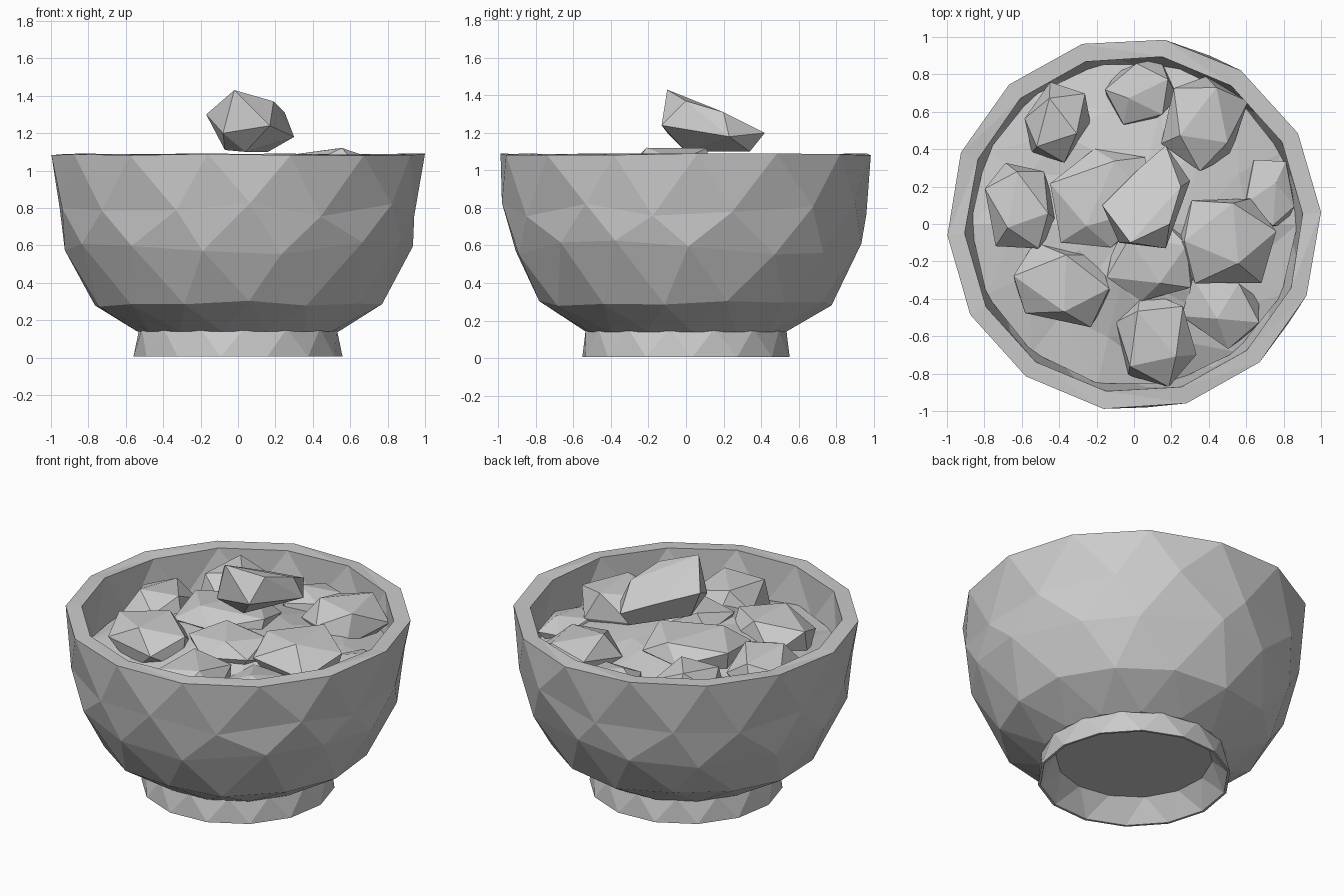
import bpy, bmesh, math, random
from mathutils import Vector, Euler

if "Cube" in bpy.data.objects:
    bpy.data.objects.remove(bpy.data.objects["Cube"])

random.seed(11)
N = 14


def finish(name, bm):
    bmesh.ops.recalc_face_normals(bm, faces=bm.faces)
    me = bpy.data.meshes.new(name)
    bm.to_mesh(me)
    bm.free()
    ob = bpy.data.objects.new(name, me)
    bpy.context.collection.objects.link(ob)
    return ob


def faceted_lathe(name, profile, caps=False, closed=False):
    """Lathe of (radius, height, half-step offset, jitter) rings joined by triangles."""
    bm = bmesh.new()
    rings = []
    for r, z, off, jit in profile:
        ring = []
        for i in range(N):
            a = 2 * math.pi * (i + off * 0.5 + random.uniform(-2, 2) * jit) / N + 0.06
            dz = random.uniform(-jit, jit)
            # Jitter slides along the wall so the profile is kept
            rr = r + dz * 0.35
            ring.append(bm.verts.new((rr * math.cos(a), rr * math.sin(a), z + dz)))
        rings.append(ring)
    pairs = [(k, k + 1) for k in range(len(rings) - 1)]
    if closed:
        pairs.append((len(rings) - 1, 0))
    for ka, kb in pairs:
        a, b = rings[ka], rings[kb]
        shift = profile[kb][2] - profile[ka][2]
        for i in range(N):
            j = (i + 1) % N
            if shift >= 0:
                bm.faces.new((a[i], a[j], b[i]))
                bm.faces.new((a[j], b[j], b[i]))
            else:
                bm.faces.new((a[i], b[j], b[i]))
                bm.faces.new((a[i], a[j], b[j]))
    if caps:
        bm.faces.new(rings[0])
        bm.faces.new(rings[-1])
    return finish(name, bm)


# Bowl: outer wall, rim and inner wall
faceted_lathe("bowl", [
    (0.54, 0.14, 0, 0), (0.78, 0.29, 1, 0.02), (0.93, 0.58, 0, 0.06), (0.97, 0.79, 1, 0.05),
    (1.0, 1.085, 0, 0.006), (0.905, 1.085, 0, 0.006), (0.875, 0.80, 1, 0.02),
    (0.80, 0.52, 0, 0.02), (0.62, 0.30, 1, 0.01), (0.40, 0.22, 0, 0)], caps=True)

# Foot ring with a thin lower edge, open underneath
faceted_lathe("foot_ring", [
    (0.535, 0.155, 1, 0), (0.56, 0.005, 0, 0), (0.545, 0.005, 0, 0), (0.45, 0.145, 1, 0)],
    closed=True)

# Uneven filling surface
bm = bmesh.new()
prev = [bm.verts.new((0, 0, 1.0))] * N
for r, z in ((0.32, 0.98), (0.62, 0.91), (0.875, 0.84)):
    ring = [bm.verts.new((r * math.cos(2 * math.pi * i / N), r * math.sin(2 * math.pi * i / N),
                          z + random.uniform(-0.03, 0.03))) for i in range(N)]
    for i in range(N):
        j = (i + 1) % N
        bm.faces.new((prev[i], ring[i], ring[j]))
        if prev[i] != prev[j]:
            bm.faces.new((prev[i], ring[j], prev[j]))
    prev = ring
finish("filling", bm)

# Large piece on top, a convex block
bm = bmesh.new()
for p in [(-0.02, -0.10, 1.43), (-0.17, 0.10, 1.30), (-0.08, -0.10, 1.20), (0.19, 0.0, 1.37),
          (0.17, -0.13, 1.24), (0.25, 0.20, 1.31), (0.17, 0.42, 1.20), (0.30, 0.23, 1.18),
          (0.04, 0.0, 1.10), (-0.07, 0.05, 1.11), (0.16, 0.34, 1.10), (0.02, 0.29, 1.25)]:
    bm.verts.new(p)
bmesh.ops.convex_hull(bm, input=bm.verts)
finish("top_food_piece", bm)


# Chunky faceted pieces: centre, half sizes, turn about z
def chunk(name, loc, size, turn):
    bm = bmesh.new()
    bmesh.ops.create_icosphere(bm, subdivisions=1, radius=1)
    bmesh.ops.rotate(bm, verts=bm.verts, matrix=Euler(
        [random.uniform(0, 3) for _ in range(3)]).to_matrix())
    rot = Euler((0, 0, math.radians(turn))).to_matrix()
    for v in bm.verts:
        # Power below one makes the piece boxier
        p = [math.copysign(abs(c) ** 0.75, c) * random.uniform(0.9, 1.1) for c in v.co]
        v.co = Vector(loc) + rot @ Vector([p[k] * size[k] for k in range(3)])
    finish(name, bm)


pieces = [
    ((0.48, -0.08, 0.98), (0.28, 0.26, 0.15), 0),
    ((0.37, 0.54, 0.94), (0.22, 0.25, 0.14), -20),
    ((0.03, 0.70, 0.88), (0.20, 0.18, 0.13), 30),
    ((-0.40, 0.55, 0.94), (0.17, 0.23, 0.15), -20),
    ((-0.60, 0.09, 0.94), (0.19, 0.25, 0.14), 10),
    ((-0.38, -0.33, 0.94), (0.28, 0.23, 0.15), -15),
    ((0.11, -0.61, 0.92), (0.21, 0.25, 0.15), 5),
    ((0.47, -0.44, 0.88), (0.23, 0.18, 0.12), -35),
    ((-0.17, 0.14, 0.98), (0.32, 0.28, 0.10), 20),
    ((0.72, 0.15, 0.86), (0.15, 0.20, 0.10), 0),
    ((0.10, -0.20, 0.98), (0.26, 0.20, 0.10), 0),
]
for n, (loc, size, turn) in enumerate(pieces, 1):
    chunk(f"food_piece_{n}", loc, size, turn)
